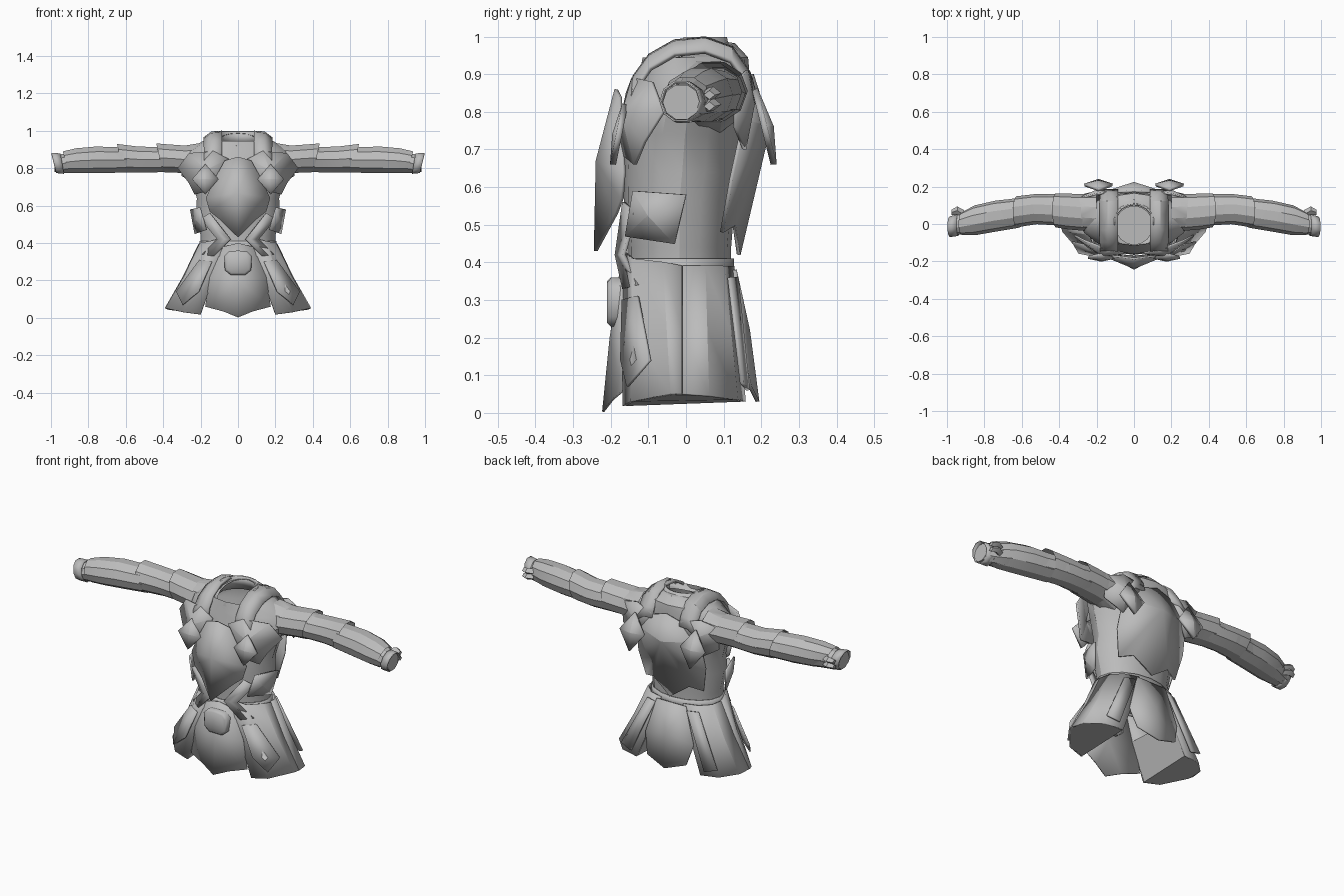
import bpy, bmesh, math
from mathutils import Vector

cube = bpy.data.objects.get("Cube")
if cube:
    bpy.data.objects.remove(cube)

grey = bpy.data.materials.new("armour grey")
grey.use_nodes = True
grey.diffuse_color = (0.5, 0.5, 0.5, 1)
grey.node_tree.nodes["Principled BSDF"].inputs["Base Color"].default_value = (0.5, 0.5, 0.5, 1)


def make(name, verts, faces, mirror=False, thick=0, angle=30):
    mesh = bpy.data.meshes.new(name)
    mesh.from_pydata(verts, [], faces)
    bm = bmesh.new()
    bm.from_mesh(mesh)
    bmesh.ops.recalc_face_normals(bm, faces=bm.faces)
    bm.to_mesh(mesh)
    bm.free()
    mesh.materials.append(grey)
    ob = bpy.data.objects.new(name, mesh)
    bpy.context.collection.objects.link(ob)
    if mirror:
        mod = ob.modifiers.new("mirror", 'MIRROR')
        mod.use_clip = True
    if thick:
        mod = ob.modifiers.new("thickness", 'SOLIDIFY')
        mod.thickness = thick
        mod.offset = 0
    bpy.ops.object.select_all(action='DESELECT')
    ob.select_set(True)
    bpy.context.view_layer.objects.active = ob
    bpy.ops.object.shade_smooth_by_angle(angle=math.radians(angle))
    return ob


def loft(name, rings, closed=True, cap=False, **kw):
    n = len(rings[0])
    verts = [p for ring in rings for p in ring]
    faces = []
    for r in range(len(rings) - 1):
        for i in range(n if closed else n - 1):
            j = (i + 1) % n
            faces.append((r * n + i, r * n + j, r * n + n + j, r * n + n + i))
    if cap:
        faces.append(tuple(range(len(verts) - n, len(verts))))
    return make(name, verts, faces, **kw)


def plate(name, outline, peak=None, thick=0.01):
    # Mirrored plate, optionally fanned around a raised peak point
    n = len(outline)
    if peak:
        faces = [(i, (i + 1) % n, n) for i in range(n)
                 if abs(outline[i][0]) + abs(outline[(i + 1) % n][0]) + abs(peak[0]) > 0.001]
        return make(name, outline + [peak], faces, True, thick, 12)
    return make(name, outline, [tuple(range(n))], True, thick, 12)


def body_ring(z, hw, front, back, tilt=0, n=16):
    ring = []
    for i in range(n):
        a = math.tau * i / n
        y = (front + back) / 2 + math.sin(a) * (back - front) / 2
        ring.append((hw * math.cos(a), y, z + tilt * y))
    return ring


def arm_ring(x, y, z, ry, rz, n=10, skew=0):
    ring = []
    for i in range(n):
        a = math.tau * i / n
        ring.append((x + skew * math.sin(a), y + ry * math.cos(a), z + rz * math.sin(a)))
    return ring


# Torso shell, open at the neck and closed under the waist
neck = [body_ring(.95, .1, -.11, .095, .4), body_ring(.95, .13, -.12, .13, .25)]
torso = [(.945, .19, -.115, .165), (.89, .27, -.125, .17), (.83, .29, -.14, .165),
         (.74, .25, -.16, .155), (.64, .22, -.165, .145), (.56, .225, -.165, .13),
         (.44, .2, -.155, .12), (.36, .2, -.155, .12)]
loft("torso", neck + [body_ring(*t) for t in torso], cap=True)
loft("waist_belt", [body_ring(.35, .208, -.163, .125), body_ring(.41, .203, -.16, .125)], thick=.004)

# Standing collar around the back of the neck
loft("collar", [[(.11 * math.cos(a) * s, .01 + .1 * math.sin(a) * s, z)
                 for a in [math.radians(d) for d in range(-10, 191, 20)]]
                for z, s in ((.92, 1.1), (.998, .95))], closed=False, thick=.008)

# Shoulder straps running front to back beside the neck
strap = [(-.15, .82), (-.135, .89), (-.095, .945), (-.03, .982), (.05, .99), (.12, .965),
         (.165, .9), (.18, .85)]
loft("shoulder_strap", [[(.085, y, z + .004), (.14, y, z), (.18, y, z - .03)] for y, z in strap],
     closed=False, mirror=True, thick=.014)

# Arms and their layered sleeves
arm = [(.2, .06, .84, .1, .1), (.3, .065, .85, .095, .072), (.42, .077, .85, .083, .068),
       (.55, .08, .845, .077, .066), (.62, .06, .847, .08, .068), (.72, .045, .845, .08, .07),
       (.85, .02, .838, .075, .064), (.94, 0, .825, .055, .053), (.98, -.012, .826, .05, .048)]
loft("arm", [arm_ring(*a) for a in arm], cap=True, mirror=True)
sleeves = {
    "shoulder_sleeve": [(.26, .06, .845, .097, .08), (.35, .067, .852, .096, .079), (.42, .073, .856, .091, .081)],
    "upper_arm_sleeve": [(.4, .075, .846, .083, .07), (.52, .08, .847, .081, .073), (.63, .065, .854, .083, .08)],
    "forearm_sleeve": [(.61, .06, .845, .079, .07), (.74, .042, .845, .083, .075),
                       (.85, .02, .84, .08, .07), (.92, .002, .833, .062, .06)],
}
for name, rings in sleeves.items():
    loft(name, [arm_ring(*r, skew=.018) for r in rings], mirror=True)
loft("wrist_cuff", [arm_ring(.94, -.005, .825, .056, .055, skew=.01),
                    arm_ring(.985, -.015, .828, .053, .054, skew=.013)], mirror=True, thick=.005)
for i, z in enumerate((.815, .845)):
    loft("wrist_clasp_%d" % (i + 1), [arm_ring(.91, .05, z, .025, .015, n=4),
         arm_ring(.945, .072, z + .005, .022, .018, n=4), arm_ring(.975, .062, z, .015, .012, n=4)],
         cap=True, mirror=True)

# Ridged breastplate, back plate and chest plates
plate("breastplate", [(0, -.185, .86), (.07, -.175, .84), (.13, -.17, .73), (.17, -.165, .64),
                      (.15, -.17, .57), (.1, -.185, .53), (0, -.24, .43)], (0, -.235, .67))
plate("back_plate", [(0, .175, .9), (.1, .17, .87), (.2, .155, .78), (.21, .12, .62),
                     (.18, .095, .48), (.11, .128, .5), (0, .14, .42)], (0, .22, .76))
plate("chest_plate", [(.05, -.155, .85), (.13, -.14, .89), (.26, -.09, .88), (.32, -.06, .8),
                      (.26, -.11, .72), (.23, -.135, .66), (.12, -.17, .69)], (.17, -.168, .79))
plate("rear_shoulder_plate", [(.09, .175, .88), (.2, .16, .91), (.3, .135, .88),
                              (.3, .13, .76), (.2, .155, .7)], (.2, .178, .82))

# Diamond plates at the chest and floating behind the shoulders
for name, c, half, dy in (("chest_diamond", Vector((.175, -.178, .74)), (.07, .08), -.02),
                          ("rear_diamond", Vector((.19, .208, .76)), (.075, .1), .035)):
    w, h = half
    slope = -.25 if dy > 0 else .2
    rim = [tuple(c + Vector((x, z * slope, z))) for x, z in ((0, h), (w, 0), (0, -h), (-w, 0))]
    plate(name, rim, tuple(c + Vector((0, dy / 2, 0))), .016)

# Waist side plates and slanted abdomen bands
plate("side_plate", [(.205, -.14, .59), (.252, 0, .58), (.228, -.03, .45), (.17, -.16, .47)],
      (.222, -.1, .525))
plate("abdomen_band", [(.15, -.165, .56), (.2, -.135, .53), (.11, -.165, .42), (.19, -.125, .34),
                       (.13, -.165, .33), (.04, -.185, .42)])

# Flared side skirt panels in two halves
top = [(.07, -.165, .43), (.15, -.14, .41), (.2, -.06, .4), (.21, -.01, .39),
       (.2, .05, .39), (.15, .1, .39), (.07, .125, .39)]
low = [(.2, -.165, .018), (.29, -.145, .03), (.38, -.04, .05), (.388, -.01, .05),
       (.375, .06, .045), (.3, .135, .035), (.2, .155, .03)]
mid = [tuple(Vector(a).lerp(Vector(b), .5) - Vector((.008, 0, 0))) for a, b in zip(top, low)]
loft("front_skirt", [r[:4] for r in (top, mid, low)], closed=False, mirror=True, thick=.008, angle=20)
loft("rear_skirt", [r[3:] for r in (top, mid, low)], closed=False, mirror=True, thick=.008, angle=20)
plate("skirt_overlay", [(.14, -.168, .3), (.205, -.128, .31), (.33, -.095, .14), (.295, -.155, .07),
                        (.21, -.172, .14)], thick=.008)
plate("rear_skirt_overlay", [(.1, .135, .36), (.16, .115, .36), (.3, .148, .08), (.23, .165, .06)])

# Underside and inner wall closing each side skirt
make("skirt_underside", low, [tuple(range(len(low)))], mirror=True)
make("skirt_inner_wall", [mid[0], mid[-1], low[-1], low[0]], [(0, 1, 2, 3)], mirror=True)

# Centre skirt panels, front and back
plate("front_panel", [(0, -.17, .4), (.08, -.165, .38), (.15, -.165, .22), (.175, -.165, .06),
                      (.08, -.195, .035), (0, -.22, .003)], (0, -.2, .2), .006)
plate("rear_panel", [(0, .13, .38), (.09, .13, .38), (.15, .145, .18), (.12, .17, .07),
                     (0, .19, .03)], (0, .165, .22))

# Hexagonal belt buckle
hexagon = [(0, .065), (.05, .06), (.075, .035), (.07, -.04), (.04, -.065), (0, -.065)]
loft("belt_buckle", [[(x * s, y, .295 + z * s) for x, z in
                      hexagon + [(-x, z) for x, z in hexagon[-2:0:-1]]]
                     for y, s in ((-.17, 1), (-.2, 1), (-.21, .85))], cap=True, angle=50)
